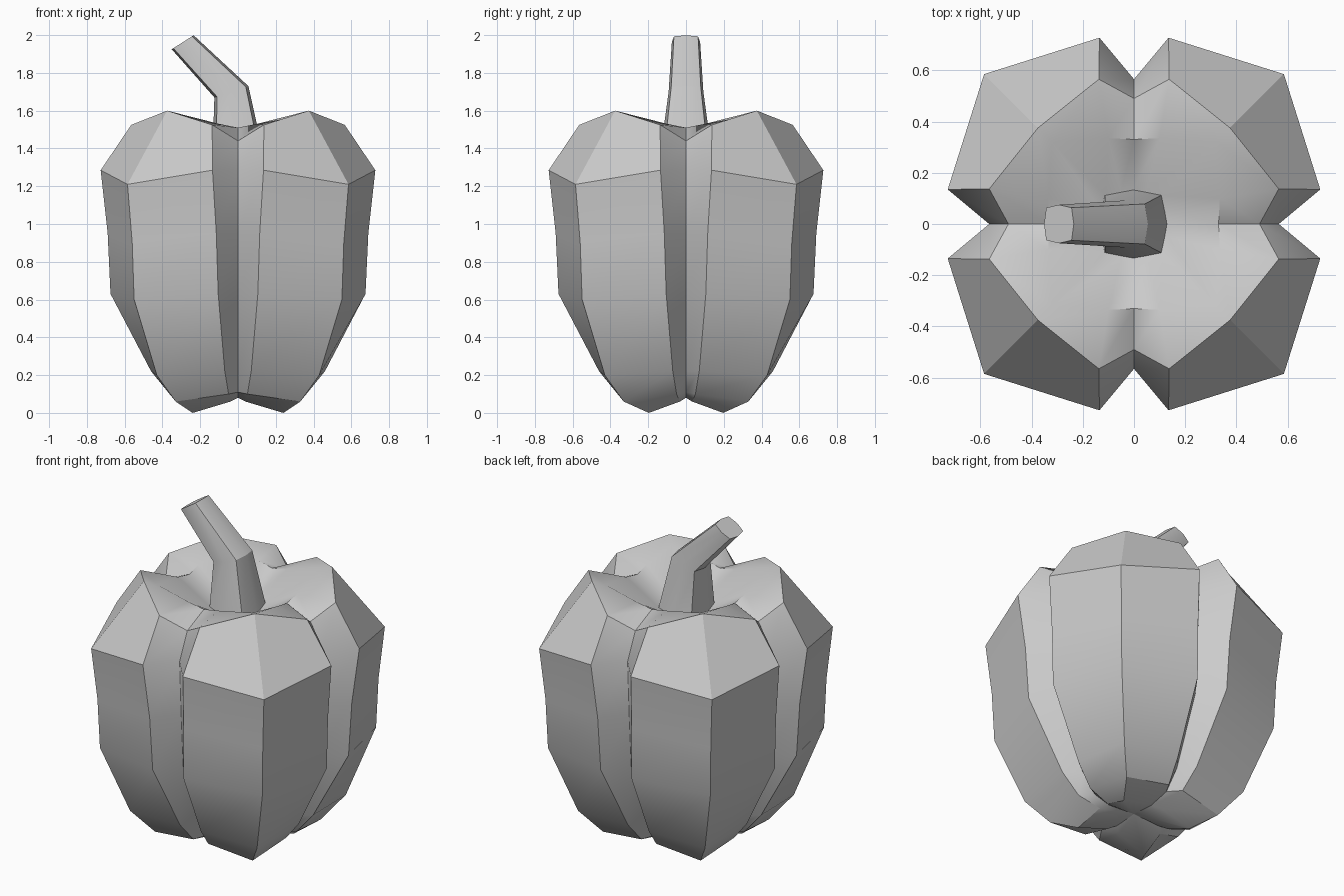
import bpy, bmesh
from mathutils import Vector

cube = bpy.data.objects.get("Cube")
if cube:
    bpy.data.objects.remove(cube)

grey = bpy.data.materials.new("plain_grey")
grey.use_nodes = True
grey.diffuse_color = (0.6, 0.6, 0.6, 1)
grey.node_tree.nodes["Principled BSDF"].inputs["Base Color"].default_value = (0.6, 0.6, 0.6, 1)


def loft(name, rings, start=None, end=None):
    """Join rings of points into a skin, closed by a point or a flat cap."""
    bm = bmesh.new()
    loops = [[bm.verts.new(p) for p in ring] for ring in rings]
    n = len(loops[0])
    for low, high in zip(loops, loops[1:]):
        for i in range(n):
            j = (i + 1) % n
            bm.faces.new((low[i], low[j], high[j], high[i]))
    for loop, tip in ((loops[0], start), (loops[-1], end)):
        if tip is None:
            bm.faces.new(loop)
        else:
            v = bm.verts.new(tip)
            for i in range(n):
                bm.faces.new((loop[i], loop[(i + 1) % n], v))
    bmesh.ops.recalc_face_normals(bm, faces=bm.faces)
    mesh = bpy.data.meshes.new(name)
    bm.to_mesh(mesh)
    bm.free()
    mesh.materials.append(grey)
    obj = bpy.data.objects.new(name, mesh)
    bpy.context.collection.objects.link(obj)
    bpy.ops.object.select_all(action="DESELECT")
    obj.select_set(True)
    bpy.context.view_layer.objects.active = obj
    bpy.ops.object.shade_smooth_by_angle()
    return obj


def lobed_ring(groove, lip, corner, y_scale=1):
    """Four lobes split by grooves: groove (r, z), lip (out, side, z), corner (r, z)."""
    g, gz = groove
    a, b, lz = lip
    c, cz = corner
    quarter = [(g, 0, gz), (a, b, lz), (c, c, cz), (b, a, lz)]
    points = []
    for _ in range(4):
        points += [(x, y * y_scale, z) for x, y, z in quarter]
        quarter = [(-y, x, z) for x, y, z in quarter]
    return points


# Lobed body, from the underside up and into the hollow round the stem
body_rings = [
    lobed_ring((0.18, 0.08), (0.22, 0.04, 0.06), (0.24, 0.0), 0.82),
    lobed_ring((0.28, 0.11), (0.36, 0.05, 0.1), (0.33, 0.06)),
    lobed_ring((0.37, 0.22), (0.46, 0.07, 0.22), (0.43, 0.2)),
    lobed_ring((0.53, 0.63), (0.675, 0.105, 0.63), (0.55, 0.6)),
    lobed_ring((0.55, 0.95), (0.69, 0.115, 0.95), (0.56, 0.9)),
    lobed_ring((0.565, 1.28), (0.727, 0.135, 1.285), (0.585, 1.21)),
    lobed_ring((0.49, 1.44), (0.565, 0.137, 1.525), (0.375, 1.6)),
    lobed_ring((0.33, 1.51), (0.335, 0.1, 1.53), (0.32, 1.57)),
    lobed_ring((0.14, 1.4), (0.13, 0.05, 1.4), (0.11, 1.41)),
]
loft("pepper_body", body_rings, (0, 0, 0.09), (0, 0, 1.39))

# Bent stem with a squarish eight-sided section: centre, half width across, half depth
stem_path = [
    ((0, 0, 1.37), (0.135, 0, 0), 0.137),
    ((-0.035, 0, 1.7), (0.09, 0, 0.03), 0.092),
    ((-0.293, 0, 1.962), (0.058, 0, 0.037), 0.075),
]
D = 0.85
section = [(1, 0), (D, D), (0, 1), (-D, D), (-1, 0), (-D, -D), (0, -1), (D, -D)]
stem_rings = [
    [Vector(centre) + Vector(across) * u + Vector((0, depth, 0)) * v for u, v in section]
    for centre, across, depth in stem_path
]
loft("stem", stem_rings)
